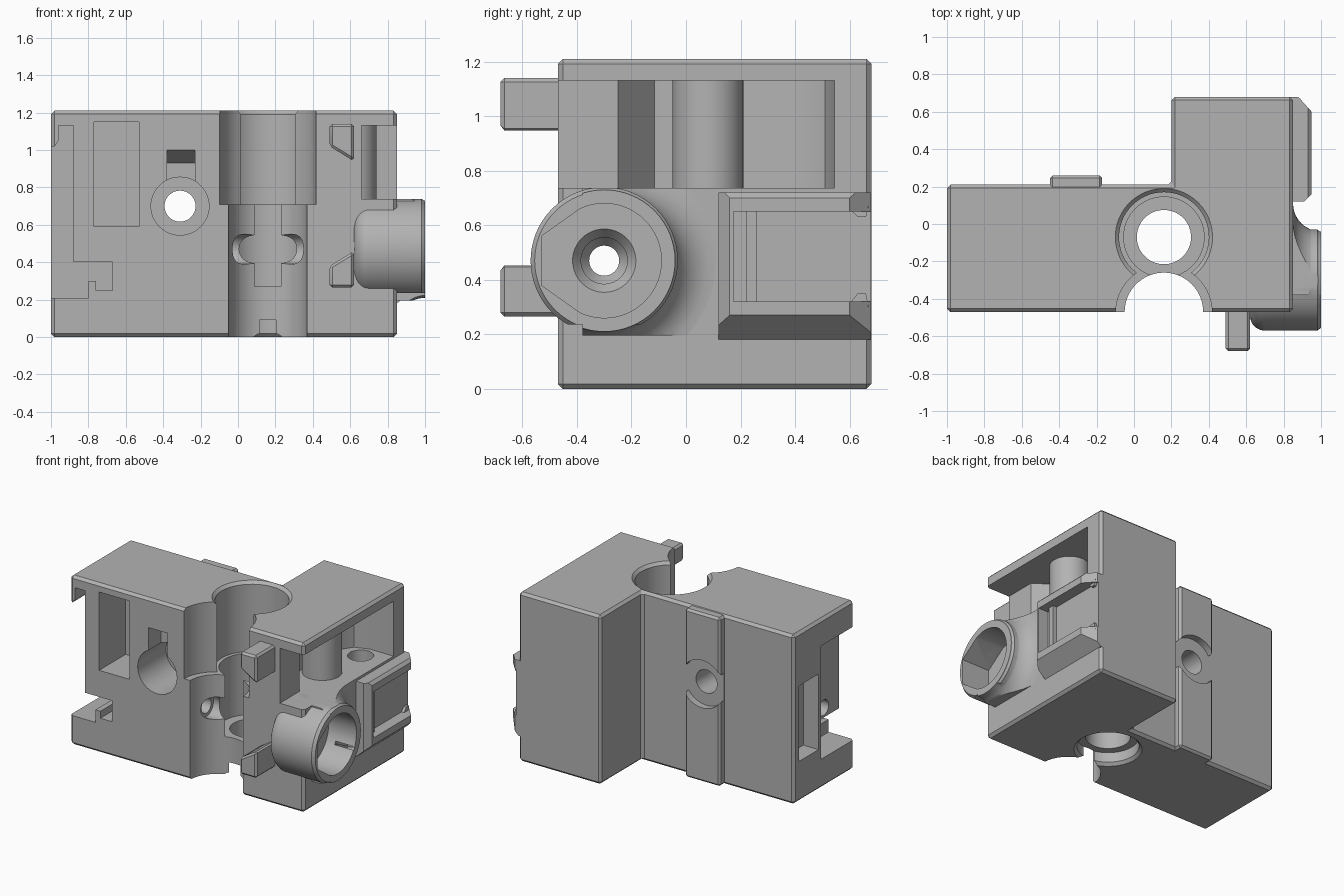
import bpy, bmesh, math
from math import cos, sin, pi, radians
from mathutils import Matrix, Vector

if "Cube" in bpy.data.objects:
    bpy.data.objects.remove(bpy.data.objects["Cube"])

grey = bpy.data.materials.new("plain grey")
grey.use_nodes = True
grey.diffuse_color = (0.45, 0.45, 0.45, 1)
grey.node_tree.nodes["Principled BSDF"].inputs["Base Color"].default_value = (0.45, 0.45, 0.45, 1)


def finish(bm, name):
    bmesh.ops.recalc_face_normals(bm, faces=bm.faces)
    mesh = bpy.data.meshes.new(name)
    bm.to_mesh(mesh)
    bm.free()
    mesh.materials.append(grey)
    ob = bpy.data.objects.new(name, mesh)
    bpy.context.collection.objects.link(ob)
    return ob


def prism(name, points, axis, lo, hi):
    """Extrude a 2D outline along an axis; the outline uses the other two axes in order."""
    place = {"x": lambda a, b, d: (d, a, b), "y": lambda a, b, d: (a, d, b),
             "z": lambda a, b, d: (a, b, d)}[axis]
    bm = bmesh.new()
    face = bm.faces.new([bm.verts.new(place(a, b, lo)) for a, b in points])
    top = bmesh.ops.extrude_face_region(bm, geom=[face])["geom"]
    bmesh.ops.translate(bm, vec=Vector(place(0, 0, hi - lo)),
                        verts=[v for v in top if isinstance(v, bmesh.types.BMVert)])
    return finish(bm, name)


def box(name, x, y, z):
    return prism(name, [(x[0], y[0]), (x[1], y[0]), (x[1], y[1]), (x[0], y[1])], "z", *z)


def cyl(name, axis, a, b, r, lo, hi, n=64):
    ring = [(a + r * cos(2 * pi * i / n), b + r * sin(2 * pi * i / n)) for i in range(n)]
    return prism(name, ring, axis, lo, hi)


def lathe(name, profile, axis, a, b):
    """Spin a (distance along axis, radius) profile, starting and ending at zero radius."""
    bm = bmesh.new()
    verts = [bm.verts.new((r, 0, d)) for d, r in profile]
    edges = [bm.edges.new(pair) for pair in zip(verts, verts[1:])]
    bmesh.ops.spin(bm, geom=verts + edges, cent=(0, 0, 0), axis=(0, 0, 1),
                   angle=2 * pi, steps=64, use_duplicate=False)
    bmesh.ops.remove_doubles(bm, verts=bm.verts, dist=0.0005)
    if axis == "x":
        mat = Matrix.Translation((0, a, b)) @ Matrix.Rotation(pi / 2, 4, "Y")
    else:
        mat = Matrix.Translation((a, b, 0))
    bm.transform(mat)
    return finish(bm, name)


def apply(ob, mod):
    bpy.context.view_layer.objects.active = ob
    bpy.ops.object.modifier_apply(modifier=mod.name)


def combine(ob, others, operation="DIFFERENCE", keep=False):
    for other in others:
        mod = ob.modifiers.new("combine", "BOOLEAN")
        mod.object, mod.operation, mod.solver = other, operation, "EXACT"
        apply(ob, mod)
        if not keep:
            bpy.data.objects.remove(other)


def bevel(ob, width, segments=1):
    mod = ob.modifiers.new("bevel", "BEVEL")
    mod.width, mod.segments, mod.limit_method = width, segments, "ANGLE"
    mod.angle_limit = radians(40)
    apply(ob, mod)
    return ob


# Main L-shaped block
block = prism("main_block", [(-1, -0.47), (0.85, -0.47), (0.85, 0.68), (0.2, 0.68),
                             (0.2, 0.21), (-1, 0.21)], "z", 0, 1.21)
bevel(block, 0.018)

# Back plate, interrupted around the screw hole
plate = bevel(box("back_plate", (-0.45, -0.17), (0.15, 0.26), (0, 1.205)), 0.015)
combine(plate, [cyl("cut", "y", -0.31, 0.7, 0.17, 0.211, 0.4)])
combine(block, [plate], "UNION")

# Stepped vertical bore, open to the front through two grooves
bx, by = 0.16, -0.07
combine(block, [
    lathe("bore", [(-0.1, 0), (-0.1, 0.22), (0.0, 0.22), (0.02, 0.2), (0.09, 0.2), (0.09, 0.145),
                   (0.27, 0.145), (0.27, 0.215), (0.71, 0.215), (0.71, 0.24), (1.19, 0.24),
                   (1.21, 0.26), (1.3, 0.26), (1.3, 0)], "z", bx, by),
    cyl("front_groove", "z", bx, -0.47, 0.21, -0.1, 0.8),
    cyl("upper_groove", "z", bx, -0.475, 0.258, 0.71, 1.3),
    cyl("tie_channel", "x", -0.3, 0.47, 0.08, -0.04, 0.36, 32),
])

# Side cavity with a vertical post and a screw hole in its floor
combine(block, [
    prism("cavity", [(0.66, -0.6), (0.9, -0.6), (0.9, 0.545), (0.66, 0.545), (0.56, 0.51),
                     (0.5, 0.42), (0.48, 0.3), (0.48, -0.115), (0.66, -0.25)], "z", 0.737, 1.13),
    cyl("floor_hole", "z", 0.67, 0.43, 0.085, 0.45, 0.8, 40),
])
cyl("cavity_post", "z", 0.61, 0.08, 0.13, 0.7, 1.16)

# Stepped slot at the left, pockets, screw hole and nut slot
combine(block, [
    prism("left_slot", [(-1.1, 1.02), (-0.98, 1.02), (-0.96, 1.05), (-0.96, 1.13), (-0.88, 1.13),
                        (-0.88, 0.4), (-0.67, 0.4), (-0.67, 0.25), (-0.76, 0.25), (-0.76, 0.3),
                        (-0.8, 0.3), (-0.8, 0.21), (-1.1, 0.21)], "y", -0.6, -0.1),
    box("left_pocket", (-1.1, -0.88), (-0.07, 0.15), (0.29, 0.83)),
    box("front_pocket", (-0.77, -0.53), (-0.6, -0.17), (0.59, 1.15)),
    cyl("screw_head", "y", -0.31, 0.7, 0.155, -0.6, -0.15, 48),
    cyl("screw_hole", "y", -0.31, 0.7, 0.083, -0.3, 0.4, 32),
    prism("nut_slot", [(-0.6, 0.75), (-0.6, 1.0), (-0.47, 1.0), (-0.33, 0.93), (-0.33, 0.75)],
          "x", -0.38, -0.23),
])

# Round side boss with a flared root
fy, fz = -0.3, 0.47
arc = [(0.7 - 0.08 * cos(t), 0.19 + 0.08 * sin(t)) for t in (i * pi / 16 for i in range(9))]
boss = lathe("side_boss", [(0.62, 0)] + arc + [(0.98, 0.27), (1, 0.255), (1, 0)], "x", fy, fz)
combine(boss, [box("trim", (0.5, 1.1), (-0.7, 0.1), (0.235, 0.737))], "INTERSECT")
curve = [(1 - 0.15 * sin(t), 0.41 - 0.15 * cos(t)) for t in (i * pi / 16 for i in range(9))]
flare = lathe("boss_flare", [(1, 0)] + curve + [(0.8, 0.41), (0.8, 0)], "x", fy, fz)
combine(flare, [box("trim", (0.7, 1.1), (-0.38, 0.3), (0.195, 0.737))], "INTERSECT")
combine(boss, [flare], "UNION")

# Flat-sided recess and bolt hole shared by the boss and the block
outline = [(fy + 0.21 * cos(t), fz + 0.21 * sin(t))
           for t in (radians(-115 + 230 * i / 36) for i in range(37))]
outline += [(-0.53, 0.56), (-0.53, 0.38)]
cutters = [prism("recess", outline, "x", 0.78, 1.1),
           lathe("bolt_hole", [(-1.1, 0), (-1.1, 0.055), (0.66, 0.055), (0.7, 0.085),
                               (0.74, 0.085), (0.785, 0.12), (0.8, 0.12), (0.8, 0)], "x", fy, fz)]
combine(boss, cutters, keep=True)
combine(block, cutters)

# Front clip lugs with slanted inner ends
lugs = {"upper_front_lug": [(0.49, 1.14), (0.62, 1.14), (0.62, 0.94), (0.49, 1.02)],
        "lower_front_lug": [(0.49, 0.265), (0.62, 0.265), (0.62, 0.46), (0.49, 0.38)]}
for name, points in lugs.items():
    bevel(prism(name, points, "y", -0.68, -0.45), 0.014)

# Side holder frame, open toward the back
frame = prism("side_frame", [(0.8, 0.18), (0.85, 0.18), (0.95, 0.27), (0.95, 0.7),
                             (0.93, 0.72), (0.8, 0.72)], "y", 0.12, 0.679)
combine(frame, [
    box("recess", (0.87, 1.1), (0.175, 0.8), (0.32, 0.65)),
    prism("back_chamfer", [(0.86, 0.7), (0.95, 0.6), (1.1, 0.6), (1.1, 0.7)], "z", 0, 1),
    prism("front_chamfer", [(0.9, 0.11), (0.95, 0.16), (1.1, 0.16), (1.1, 0.11)], "z", 0, 1),
])
box("frame_ridge", (0.84, 0.9), (0.22, 0.26), (0.31, 0.66))
for name, wall, inner in (("lower_catch", 0.3, 0.35), ("upper_catch", 0.67, 0.63)):
    prism(name, [(0.59, wall), (0.63, inner), (0.66, inner), (0.67, wall)], "x", 0.83, 0.89)

# Smooth round walls, keep edges sharp
bpy.ops.object.select_all(action="DESELECT")
for ob in bpy.context.collection.objects:
    if ob.type == "MESH":
        ob.select_set(True)
bpy.context.view_layer.objects.active = block
bpy.ops.object.shade_smooth_by_angle(angle=radians(30))
